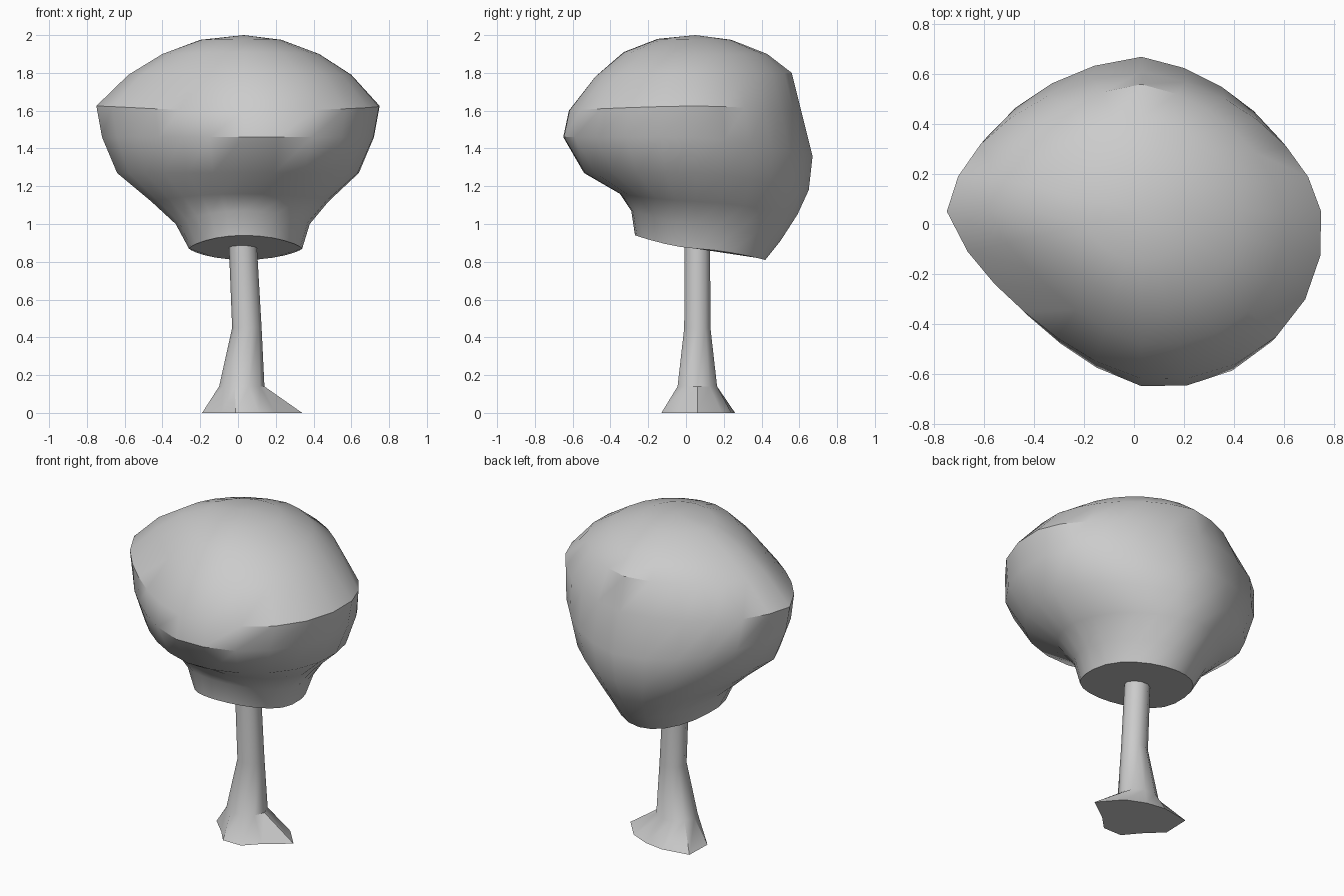
import bpy, bmesh
from math import sin, cos, pi, radians

if "Cube" in bpy.data.objects:
    bpy.data.objects.remove(bpy.data.objects["Cube"])


def loft(name, rings, tip=None, angle=35):
    """Skin a list of equal-length point rings; close with caps or a tip."""
    bm = bmesh.new()
    rows = [[bm.verts.new(p) for p in ring] for ring in rings]
    n = len(rows[0])
    for lo, hi in zip(rows, rows[1:]):
        for i in range(n):
            j = (i + 1) % n
            bm.faces.new((lo[i], lo[j], hi[j], hi[i]))
    bm.faces.new(rows[0][::-1])
    if tip:
        t = bm.verts.new(tip)
        for i in range(n):
            bm.faces.new((rows[-1][i], rows[-1][(i + 1) % n], t))
    else:
        bm.faces.new(rows[-1])
    bmesh.ops.recalc_face_normals(bm, faces=bm.faces)
    me = bpy.data.meshes.new(name)
    bm.to_mesh(me)
    bm.free()
    ob = bpy.data.objects.new(name, me)
    bpy.context.collection.objects.link(ob)
    bpy.ops.object.select_all(action='DESELECT')
    ob.select_set(True)
    bpy.context.view_layer.objects.active = ob
    bpy.ops.object.shade_smooth_by_angle(angle=radians(angle))
    return ob


# Crown: lopsided rings measured left, right, front, back,
# heights at side, front, back, and how strongly the corners are shaped
CX, CY = 0.03, 0.05
crown_rings = [
    (-.26, .34, -.27, .42, .87, .94, .81, 0),
    (-.33, .38, -.29, .50, 1.0, 1.07, .91, .2),
    (-.46, .48, -.35, .59, 1.12, 1.16, 1.05, .5),
    (-.64, .64, -.54, .65, 1.27, 1.27, 1.18, .8),
    (-.72, .72, -.65, .67, 1.46, 1.46, 1.36, 1),
    (-.75, .75, -.62, .61, 1.625, 1.60, 1.60, 1),
    (-.58, .60, -.48, .56, 1.79, 1.78, 1.80, 1.1),
    (-.40, .43, -.33, .43, 1.90, 1.91, 1.90, .8),
    (-.20, .23, -.15, .24, 1.975, 1.98, 1.975, .2),
]


def crown_ring(l, r, f, b, zs, zf, zb, k, n=24):
    pts = []
    for i in range(n):
        a = 2 * pi * i / n
        c, s = cos(a), sin(a)
        # corner factor: flattened front left, full front right
        if s >= 0:
            corner = -.08 if c >= 0 else -.05
        else:
            corner = .06 if c >= 0 else -.15
        m = 1 + k * corner * abs(sin(2 * a))
        x = CX + m * c * ((r - CX) if c >= 0 else (CX - l))
        y = CY + m * s * ((b - CY) if s >= 0 else (CY - f))
        z = zs + abs(s) ** 1.5 * ((zb if s >= 0 else zf) - zs)
        pts.append((x, y, z))
    return pts


loft("crown", [crown_ring(*r) for r in crown_rings], tip=(CX, CY, 2.0))

# Trunk: irregular root flare narrowing to a slim stem
roots = [.29, .22, .19, .21, .29, .24, .17, .20, .20, .18]


def trunk_ring(cx, cy, z, rx, ry):
    return [(cx + rx * cos(pi * i / 5), cy + ry * sin(pi * i / 5), z) for i in range(10)]


flare = [(.05 + r * cos(pi * i / 5), .06 + r * sin(pi * i / 5), 0)
         for i, r in enumerate(roots)]
loft("trunk", [flare,
               trunk_ring(.02, .06, .14, .12, .11),
               trunk_ring(.047, .06, .45, .078, .073),
               trunk_ring(.025, .06, .90, .074, .071)], angle=40)
